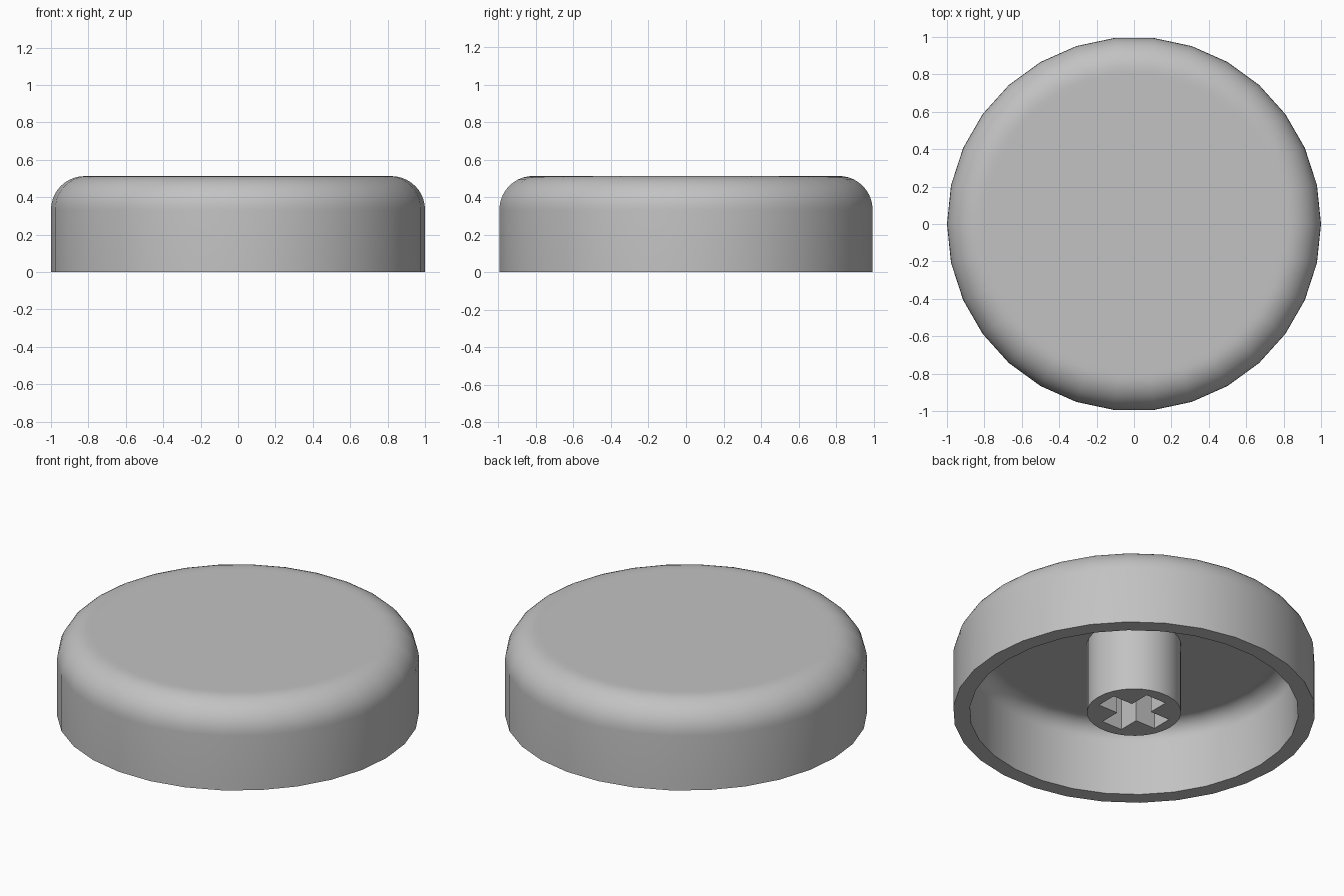
import bpy
import bmesh
from math import pi, cos, sin, radians

SIDES = 30
HEIGHT = 0.513
CEILING = 0.43
INNER_RADIUS = 0.908

old = bpy.data.objects.get("Cube")
if old:
    bpy.data.objects.remove(old, do_unlink=True)

grey = bpy.data.materials.new("plain grey")
grey.use_nodes = True
colour = (0.54, 0.54, 0.54, 1)
grey.diffuse_color = colour
grey.node_tree.nodes["Principled BSDF"].inputs["Base Color"].default_value = colour


def finish(name, bm):
    """Turn a bmesh into a smooth shaded object with sharp edges kept."""
    bmesh.ops.remove_doubles(bm, verts=bm.verts, dist=0.0005)
    bmesh.ops.recalc_face_normals(bm, faces=bm.faces)
    mesh = bpy.data.meshes.new(name)
    bm.to_mesh(mesh)
    bm.free()
    mesh.materials.append(grey)
    obj = bpy.data.objects.new(name, mesh)
    bpy.context.collection.objects.link(obj)
    bpy.ops.object.select_all(action='DESELECT')
    obj.select_set(True)
    bpy.context.view_layer.objects.active = obj
    bpy.ops.object.shade_smooth_by_angle(angle=radians(30))
    return obj


def fillet(radius, top, size, steps=10):
    """Quarter round from the flat top down to the vertical wall."""
    points = []
    for i in range(steps + 1):
        a = pi / 2 * (1 - i / steps)
        points.append((radius - size + size * cos(a), top - size + size * sin(a)))
    return points


def add_loop(bm, points):
    verts = [bm.verts.new((x, y, 0)) for x, y in points]
    return [bm.edges.new((v, verts[i - 1])) for i, v in enumerate(verts)]


# Hollow round cap: outer skin, bottom rim and inner skin in one profile
outer = [(0, HEIGHT), (0.79, HEIGHT)] + fillet(1, HEIGHT, 0.18) + [(1, 0)]
inner = [(0, CEILING), (0.79, CEILING)] + fillet(INNER_RADIUS, CEILING, 0.1) + [(INNER_RADIUS, 0)]
profile = outer + inner[::-1]
bm = bmesh.new()
verts = [bm.verts.new((r, 0, z)) for r, z in profile]
edges = [bm.edges.new(pair) for pair in zip(verts, verts[1:])]
bmesh.ops.spin(bm, geom=verts + edges, cent=(0, 0, 0), axis=(0, 0, 1),
               angle=2 * pi, steps=SIDES, use_duplicate=False)
finish("cap_shell", bm)

# Centre stem with a cross-shaped socket running up to the ceiling
STEM_RADIUS = 0.26
ring = [(STEM_RADIUS * cos(2 * pi * i / SIDES), STEM_RADIUS * sin(2 * pi * i / SIDES))
        for i in range(SIDES)]
arm_x, arm_y = 0.20, 0.19       # reach of the socket arms
half_x, half_y = 0.063, 0.068   # half widths of the x and y arms
quarter = [(arm_x, half_x), (half_y, half_x), (half_y, arm_y)]
cross = []
for sx, sy in ((1, 1), (-1, 1), (-1, -1), (1, -1)):
    corner = [(sx * x, sy * y) for x, y in quarter]
    cross += corner if sx * sy > 0 else corner[::-1]

bm = bmesh.new()
edges = add_loop(bm, ring) + add_loop(bm, cross)
walls = bmesh.ops.extrude_edge_only(bm, edges=edges)
top = [g for g in walls["geom"] if isinstance(g, bmesh.types.BMVert)]
bmesh.ops.translate(bm, verts=top, vec=(0, 0, CEILING))
rim = [e for e in bm.edges if all(v.co.z < 0.001 for v in e.verts)]
bmesh.ops.triangle_fill(bm, edges=rim, use_beauty=True, normal=(0, 0, -1))
finish("socket_stem", bm)
